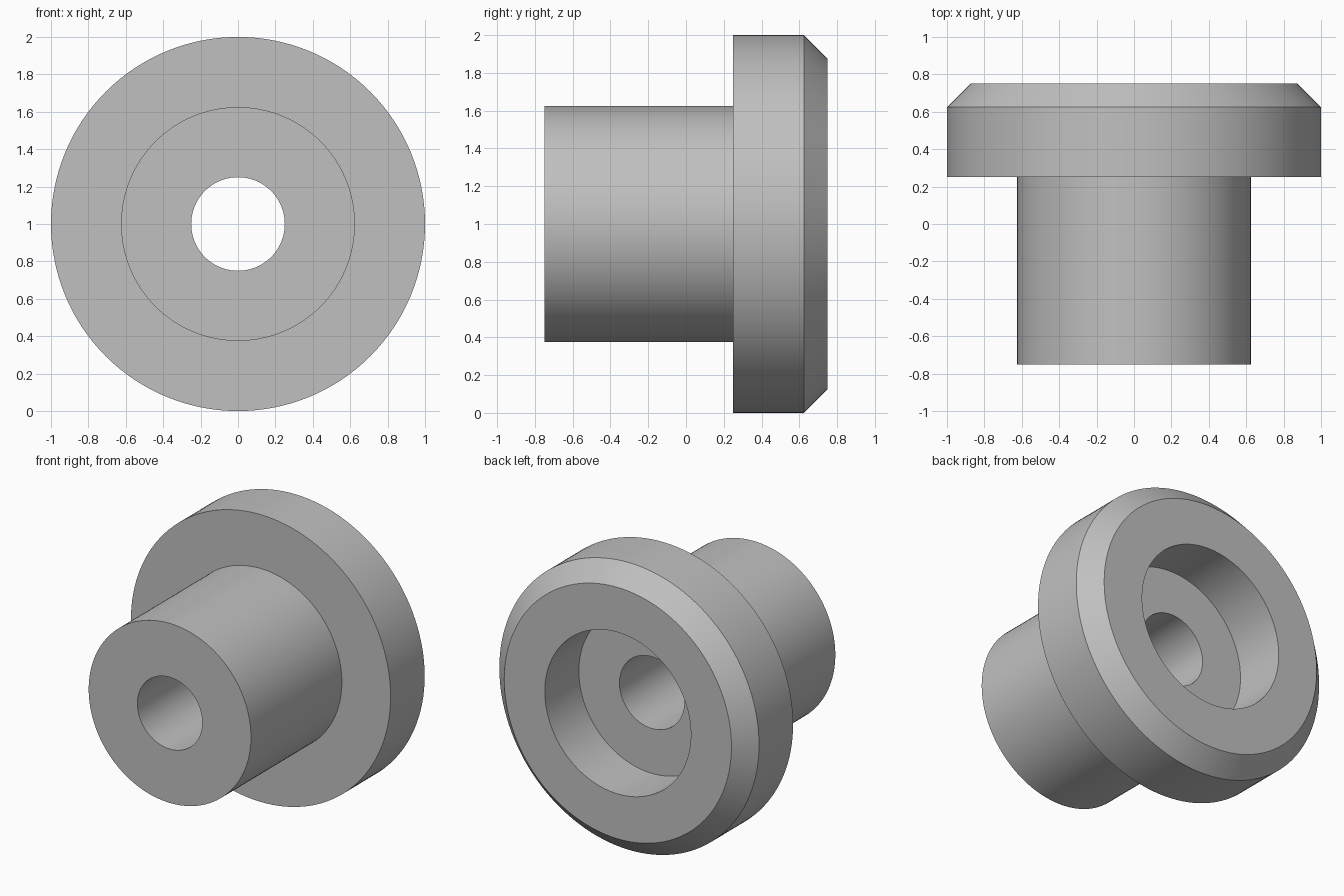
import bpy, bmesh, math
from mathutils import Matrix

if "Cube" in bpy.data.objects:
    bpy.data.objects.remove(bpy.data.objects["Cube"])

# Closed cross-section of the bushing: (radius, y)
PROFILE = [
    (0.25, -0.75), (0.625, -0.75),      # sleeve end
    (0.625, 0.25), (1.0, 0.25),         # flange shoulder
    (1.0, 0.625), (0.875, 0.75),        # chamfered rim
    (0.5625, 0.75), (0.5625, 0.375),    # counterbore
    (0.25, 0.375),                      # bore
]
SEGMENTS = 128

grey = bpy.data.materials.new("grey metal")
grey.diffuse_color = (0.53, 0.53, 0.53, 1)
grey.use_nodes = True
grey.node_tree.nodes["Principled BSDF"].inputs["Base Color"].default_value = grey.diffuse_color

# Revolve the profile around the y axis
bm = bmesh.new()
rings = []
for i in range(SEGMENTS):
    turn = Matrix.Rotation(2 * math.pi * i / SEGMENTS, 3, 'Y')
    rings.append([bm.verts.new(turn.col[2] * r + turn.col[1] * y) for r, y in PROFILE])
count = len(PROFILE)
for i in range(SEGMENTS):
    a, b = rings[i], rings[(i + 1) % SEGMENTS]
    for j in range(count):
        k = (j + 1) % count
        bm.faces.new((a[j], a[k], b[k], b[j]))
bmesh.ops.recalc_face_normals(bm, faces=bm.faces)

mesh = bpy.data.meshes.new("flanged_bushing")
bm.to_mesh(mesh)
bm.free()
mesh.materials.append(grey)
bushing = bpy.data.objects.new("flanged_bushing", mesh)
bushing.location.z = 1.0
bpy.context.collection.objects.link(bushing)

# Smooth round walls, sharp rims
bpy.context.view_layer.objects.active = bushing
bushing.select_set(True)
bpy.ops.object.shade_smooth_by_angle(angle=math.radians(30))
